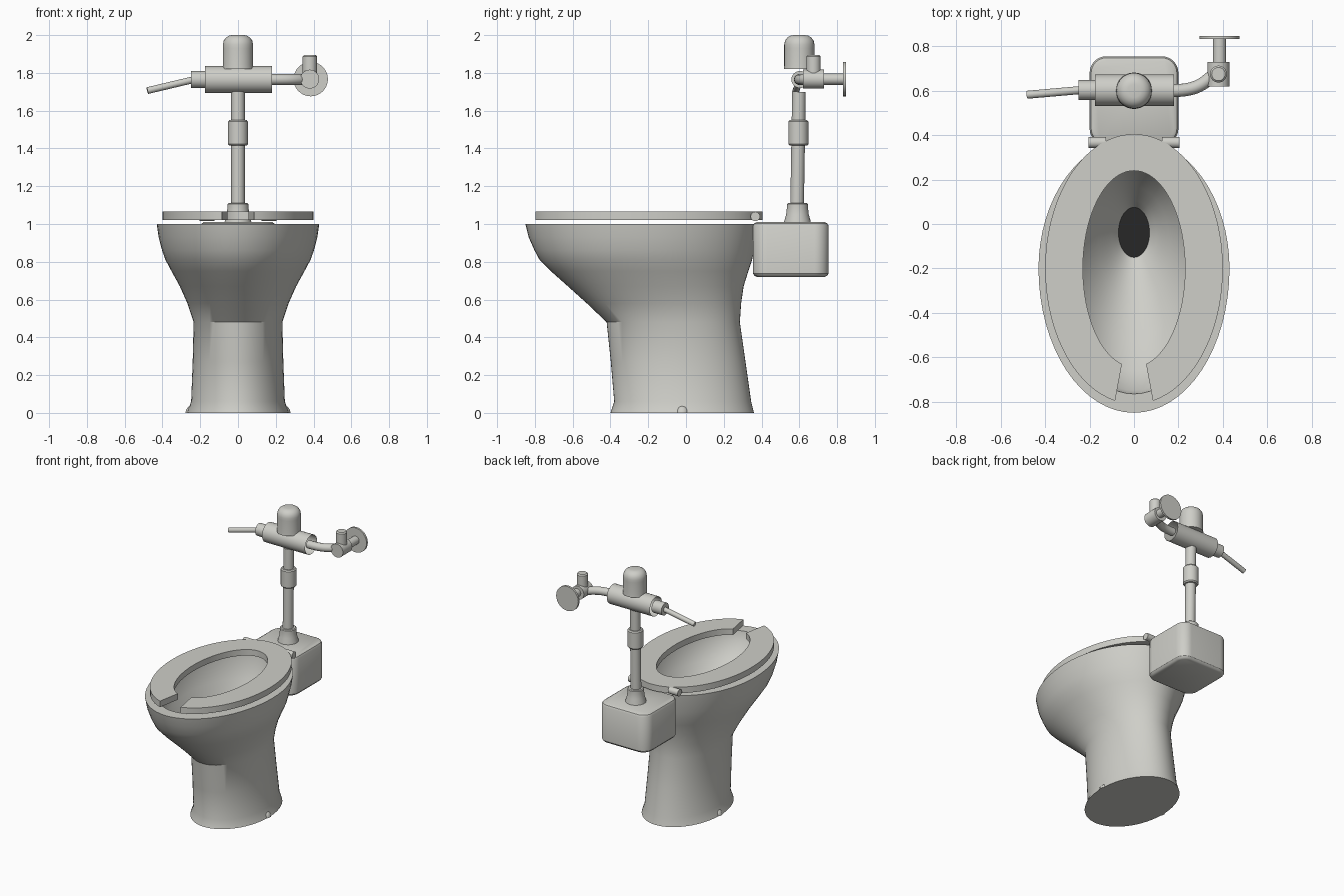
import bpy, bmesh
from math import sin, cos, pi, radians
from mathutils import Vector

cube = bpy.data.objects.get("Cube")
if cube:
    bpy.data.objects.remove(cube, do_unlink=True)


def make_material(name, color):
    mat = bpy.data.materials.new(name)
    mat.use_nodes = True
    mat.diffuse_color = color
    mat.node_tree.nodes["Principled BSDF"].inputs["Base Color"].default_value = color
    return mat


ceramic = make_material("warm_grey", (0.62, 0.62, 0.58, 1))
dark = make_material("dark_drain", (0.02, 0.02, 0.02, 1))


def finish(name, bm, mats=(ceramic,), normals=True):
    if normals:
        bmesh.ops.recalc_face_normals(bm, faces=bm.faces)
    mesh = bpy.data.meshes.new(name)
    bm.to_mesh(mesh)
    bm.free()
    for m in mats:
        mesh.materials.append(m)
    obj = bpy.data.objects.new(name, mesh)
    bpy.context.collection.objects.link(obj)
    bpy.ops.object.select_all(action='DESELECT')
    obj.select_set(True)
    bpy.context.view_layer.objects.active = obj
    bpy.ops.object.shade_smooth_by_angle(angle=radians(32))
    return obj


def loft(rings, cap=True, closed=True):
    """Skin a list of point rings; the last face made is the end cap."""
    bm = bmesh.new()
    loops = [[bm.verts.new(p) for p in ring] for ring in rings]
    n = len(loops[0])
    for a, b in zip(loops, loops[1:]):
        for i in range(n if closed else n - 1):
            j = (i + 1) % n
            bm.faces.new((a[i], a[j], b[j], b[i]))
    if cap:
        bm.faces.new(loops[0][::-1])
        bm.faces.new(loops[-1])
    return bm


def egg_point(a, z, front, back, half, mid):
    """Egg outline, widest at y = mid; angle 0 points to the front."""
    length = mid - front if cos(a) > 0 else back - mid
    return (half * sin(a), mid - length * cos(a), z)


def egg(z, front, back, half, mid, n=64):
    return [egg_point(2 * pi * i / n, z, front, back, half, mid) for i in range(n)]


def turned(name, origin, axis, profile, cap=True, n=32):
    """Turn (radius, distance) pairs around an axis through origin."""
    q = Vector((0, 0, 1)).rotation_difference(Vector(axis).normalized())
    rings = [[Vector(origin) + q @ Vector((r * cos(2 * pi * i / n), r * sin(2 * pi * i / n), t))
              for i in range(n)] for r, t in profile]
    return finish(name, loft(rings, cap))


def rod(name, start, end, r, cap=True):
    d = Vector(end) - Vector(start)
    return turned(name, start, d, [(r, 0), (r, d.length)], cap)


# Bowl and pedestal: outside going up, over the rim, then down the inside
outside = [
    (0, -0.40, 0.36, 0.27, -0.02),
    (0.06, -0.38, 0.345, 0.248, -0.02),
    (0.27, -0.398, 0.315, 0.24, -0.04),
    (0.48, -0.42, 0.285, 0.235, -0.06),
    (0.58, -0.525, 0.292, 0.268, -0.10),
    (0.67, -0.625, 0.305, 0.308, -0.14),
    (0.75, -0.715, 0.33, 0.352, -0.17),
    (0.81, -0.775, 0.35, 0.384, -0.19),
    (0.86, -0.802, 0.36, 0.402, -0.2),
    (0.93, -0.833, 0.375, 0.42, -0.2),
    (1.0, -0.85, 0.385, 0.43, -0.2),
]
inside = [
    (1.0, -0.765, 0.32, 0.35, -0.2),
    (0.93, -0.75, 0.31, 0.34, -0.2),
    (0.83, -0.66, 0.275, 0.295, -0.18),
    (0.73, -0.52, 0.225, 0.23, -0.14),
    (0.63, -0.36, 0.165, 0.16, -0.09),
    (0.55, -0.22, 0.105, 0.10, -0.05),
    (0.50, -0.15, 0.075, 0.07, -0.04),
]
bm = loft([egg(*s) for s in outside + inside])
bm.faces.ensure_lookup_table()
bm.faces[-1].material_index = 1      # drain opening
finish("bowl", bm, (ceramic, dark))

# Bolt caps on the foot
for side, x in (("left", 0.24), ("right", -0.24)):
    dome = [(0.038 * cos(a), 0.04 * sin(a)) for a in (0, 0.4, 0.8, 1.15, 1.45)]
    turned(side + "_bolt_cap", (x, -0.02, 0), (0, 0, 1), dome, n=20)

# Open-fronted seat: a C-shaped band with a rectangular section
low, high, steps = 1.02, 1.065, 72


def seat_edge(z, front, back, half, gap):
    return [egg_point(gap + (2 * pi - 2 * gap) * i / steps, z, front, back, half, -0.2)
            for i in range(steps + 1)]


outer = (-0.81, 0.405, 0.40, 0.214)
inner = (-0.643, 0.24, 0.23, 0.24)
edges = [seat_edge(low, *outer), seat_edge(high, *outer),
         seat_edge(high, *inner), seat_edge(low, *inner)]
finish("seat", loft([list(section) for section in zip(*edges)]))

# Seat hinges
for side, s in (("left", 1), ("right", -1)):
    rod(side + "_hinge", (s * 0.125, 0.367, 1.04), (s * 0.205, 0.367, 1.04), 0.025)


# Rear inlet box with rounded corners and softened top and bottom edges
def rounded_box_ring(z, inset):
    radius, pts = 0.075 - inset, []
    for k, (sx, sy) in enumerate(((1, 1), (-1, 1), (-1, -1), (1, -1))):
        for i in range(9):
            a = pi / 2 * (k + i / 8)
            pts.append((sx * 0.125 + radius * cos(a), 0.555 + sy * 0.125 + radius * sin(a), z))
    return pts


box = [(0.72, 0.02), (0.726, 0.008), (0.738, 0), (0.99, 0), (1.003, 0.007), (1.01, 0.02)]
finish("inlet_box", loft([rounded_box_ring(*b) for b in box]))

# Flush pipe with flared foot and collar
turned("pipe_foot", (0, 0.59, 1.0), (0, 0, 1),
       [(0.072, 0), (0.07, 0.015), (0.06, 0.05), (0.056, 0.085), (0.056, 0.105), (0.05, 0.11)])
rod("flush_pipe", (0, 0.588, 1.09), (0, 0.598, 1.70), 0.036)
turned("pipe_collar", (0, 0.595, 1.415), (0, 0, 1),
       [(0.046, 0), (0.053, 0.008), (0.053, 0.127), (0.046, 0.135)])

# Valve body is an open tube, with a domed cap on top
rod("valve_body", (-0.175, 0.603, 1.765), (0.18, 0.603, 1.765), 0.071, cap=False)
turned("valve_dome", (0, 0.6, 1.82), (0, 0, 1),
       [(0.082, 0), (0.08, 0.02), (0.08, 0.11)] +
       [(0.03 + 0.05 * cos(a), 0.13 + 0.05 * sin(a)) for a in (0, 0.4, 0.8, 1.2, pi / 2)])

# Flush handle
rod("handle_socket", (-0.25, 0.603, 1.765), (-0.17, 0.603, 1.765), 0.045)
rod("flush_handle", (-0.24, 0.603, 1.763), (-0.48, 0.582, 1.706), 0.018)

# Curved supply pipe to the stop valve
curve = bpy.data.curves.new("supply_pipe", 'CURVE')
curve.dimensions = '3D'
curve.bevel_depth = 0.029
curve.bevel_resolution = 5
curve.use_fill_caps = True
spline = curve.splines.new('BEZIER')
spline.bezier_points.add(1)
for p, co, h in zip(spline.bezier_points, ((0.16, 0.6), (0.38, 0.69)), ((0.13, 0), (0.07, 0.06))):
    p.co = (*co, 1.765)
    p.handle_left = (co[0] - h[0], co[1] - h[1], 1.765)
    p.handle_right = (co[0] + h[0], co[1] + h[1], 1.765)
curve.materials.append(ceramic)
bpy.context.collection.objects.link(bpy.data.objects.new("supply_pipe", curve))

# Stop valve, wall pipe and wall flange
rod("stop_valve", (0.38, 0.62, 1.767), (0.38, 0.73, 1.767), 0.05)
turned("stop_valve_cap", (0.38, 0.675, 1.77), (0, 0, 1),
       [(0.038, 0), (0.038, 0.117), (0.03, 0.125)])
rod("wall_pipe", (0.385, 0.72, 1.767), (0.385, 0.84, 1.767), 0.03)
rod("wall_flange", (0.385, 0.832, 1.767), (0.385, 0.847, 1.767), 0.091)
